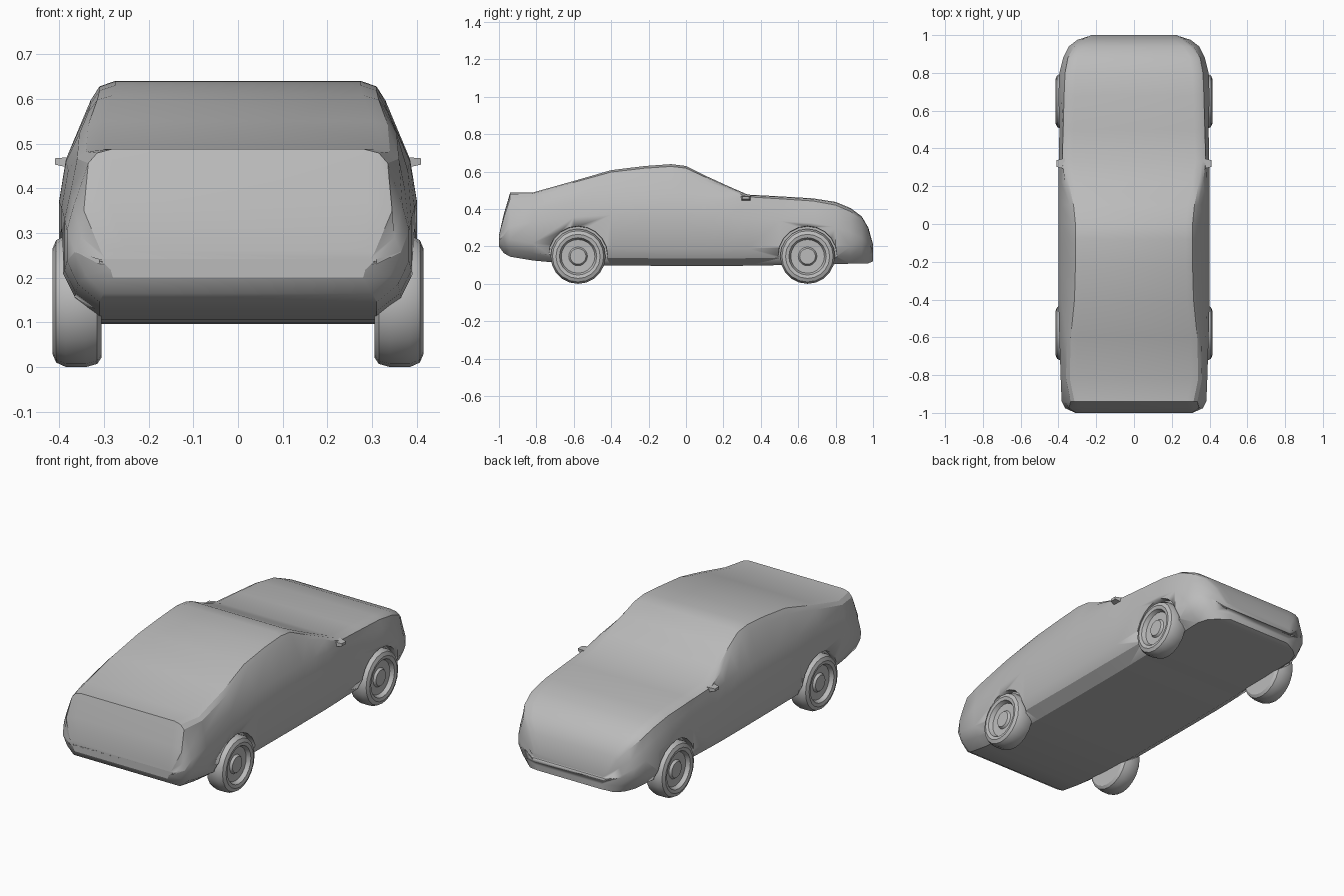
import bpy, bmesh, math
from mathutils import Matrix, Vector

cube = bpy.data.objects.get("Cube")
if cube:
    bpy.data.objects.remove(cube)

grey = bpy.data.materials.new("body grey")
grey.use_nodes = True
COLOUR = (0.5, 0.5, 0.5, 1)
grey.diffuse_color = COLOUR
grey.node_tree.nodes["Principled BSDF"].inputs["Base Color"].default_value = COLOUR


def add_object(name, bm, angle=28):
    bmesh.ops.recalc_face_normals(bm, faces=bm.faces)
    mesh = bpy.data.meshes.new(name)
    bm.to_mesh(mesh)
    bm.free()
    mesh.materials.append(grey)
    obj = bpy.data.objects.new(name, mesh)
    bpy.context.collection.objects.link(obj)
    bpy.ops.object.select_all(action='DESELECT')
    obj.select_set(True)
    bpy.context.view_layer.objects.active = obj
    bpy.ops.object.shade_smooth_by_angle(angle=math.radians(angle))
    return obj


def section(bm, y, low, top, belt, floor_w, side_w, roof_w):
    """One closed cross-section of the shell, mirrored about x = 0."""
    sill = min(0.04, (top - low) * 0.3)
    rise = top - belt
    half = [(floor_w, low),
            (side_w - 0.025, low + sill),
            (side_w, low + sill * 2.3),
            (side_w, low + (belt - low) * 0.75),
            (side_w - 0.015, belt),
            (roof_w + 0.035, top - rise * 0.25),
            (roof_w + 0.015, top - rise * 0.07),
            (roof_w - 0.02, top)]
    ring = half + [(-x, z) for x, z in reversed(half)]
    return [bm.verts.new((x, y, z)) for x, z in ring]


# Body shell: y, underside, top, beltline, floor / side / roof half-widths
STATIONS = [
    (-1.0, .20, .26, .24, .28, .31, .27),
    (-.975, .165, .37, .29, .30, .365, .31),
    (-.94, .145, .488, .36, .31, .383, .30),
    (-.82, .125, .488, .40, .31, .388, .325),
    (-.60, .105, .55, .44, .31, .395, .32),
    (-.40, .098, .608, .46, .31, .40, .30),
    (-.22, .097, .63, .465, .31, .40, .295),
    (-.08, .096, .64, .465, .31, .40, .295),
    (.0, .096, .63, .465, .31, .40, .295),
    (.10, .096, .58, .46, .31, .40, .305),
    (.22, .096, .525, .45, .31, .40, .33),
    (.33, .097, .477, .43, .31, .398, .345),
    (.50, .10, .468, .415, .31, .395, .34),
    (.68, .10, .457, .40, .31, .40, .335),
    (.80, .105, .438, .37, .31, .395, .33),
    (.88, .108, .405, .33, .31, .375, .315),
    (.94, .11, .36, .29, .29, .345, .28),
    (.975, .11, .30, .25, .25, .30, .235),
    (1.0, .12, .21, .19, .19, .22, .19),
]
bm = bmesh.new()
rings = [section(bm, *s) for s in STATIONS]
for a, b in zip(rings, rings[1:]):
    for i in range(len(a)):
        j = (i + 1) % len(a)
        bm.faces.new((a[i], a[j], b[j], b[i]))
bm.faces.new(rings[0])
bm.faces.new(rings[-1])
body = add_object("body_shell", bm)


def lathe(bm, profile, side, y, z, steps=20):
    """Spin (x, radius) points about a sideways axle."""
    loops = []
    for x, r in profile:
        loops.append([bm.verts.new((side * x, y + r * math.cos(k * math.tau / steps),
                                    z + r * math.sin(k * math.tau / steps)))
                      for k in range(steps)])
    for a, b in zip(loops, loops[1:]):
        for i in range(steps):
            j = (i + 1) % steps
            bm.faces.new((a[i], a[j], b[j], b[i]))
    bm.faces.new(loops[0])
    bm.faces.new(loops[-1])


# Wheels, each with a dished rim and a raised hub
TYRE = [(.305, .125), (.315, .14), (.34, .147), (.385, .147), (.407, .137),
        (.415, .118), (.411, .10), (.390, .09), (.388, .05), (.400, .042)]
AXLES = {"rear": -.577, "front": .65}
for end, y in AXLES.items():
    for label, side in (("left", 1), ("right", -1)):
        bm = bmesh.new()
        lathe(bm, TYRE, side, y, .147)
        add_object(f"{end}_{label}_wheel", bm)

# Shallow wheel arches cut into the shell
bm = bmesh.new()
for y in AXLES.values():
    for side in (1, -1):
        lathe(bm, [(.365, .157), (.46, .162)], side, y, .15)
cutter = add_object("arch_cutter", bm)
cutter.hide_render = True
cutter.hide_set(True)
cut = body.modifiers.new("wheel arches", 'BOOLEAN')
cut.object = cutter
cut.solver = 'EXACT'

# Door mirrors: small wedges at the foot of the windscreen
for label, side in (("left", 1), ("right", -1)):
    bm = bmesh.new()
    bmesh.ops.create_cube(bm, size=1, matrix=Matrix.Translation((side * .375, .32, .455))
                          @ Matrix.Diagonal((.07, .07, .035, 1)))
    for v in bm.verts:
        if abs(v.co.x) > .38:
            v.co.y = .32 + (v.co.y - .32) * .5
            v.co.z = .46 + (v.co.z - .455) * .4
    add_object(f"{label}_mirror", bm)
